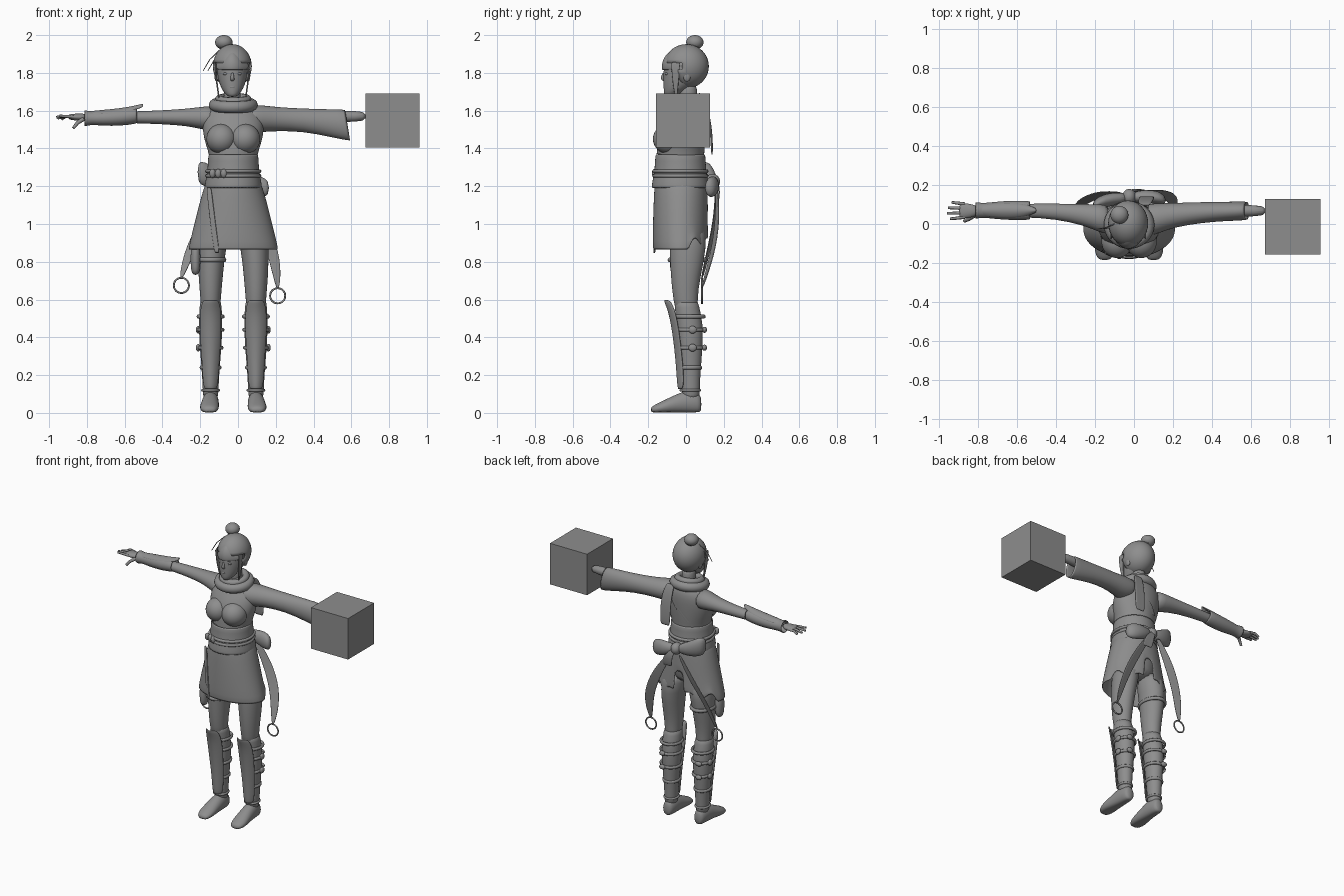
import bpy, bmesh, math
from mathutils import Vector

if "Cube" in bpy.data.objects:
    bpy.data.objects.remove(bpy.data.objects["Cube"])

CX = -.025  # centre line of the body
grey = bpy.data.materials.new("plain_grey")
grey.use_nodes = True
grey.diffuse_color = (.27, .27, .27, 1)
grey.node_tree.nodes["Principled BSDF"].inputs["Base Color"].default_value = grey.diffuse_color


def finish(name, bm, subdiv=0, thick=0, smooth=True):
    bmesh.ops.recalc_face_normals(bm, faces=bm.faces)
    mesh = bpy.data.meshes.new(name)
    bm.to_mesh(mesh)
    bm.free()
    mesh.materials.append(grey)
    if smooth:
        mesh.shade_smooth()
    ob = bpy.data.objects.new(name, mesh)
    bpy.context.collection.objects.link(ob)
    if thick:
        ob.modifiers.new("thickness", "SOLIDIFY").thickness = thick
        ob.modifiers["thickness"].offset = 0
    if subdiv:
        ob.modifiers.new("rounding", "SUBSURF").levels = subdiv
        ob.modifiers["rounding"].render_levels = subdiv
    return ob


def loft(name, rings, axis="z", n=16, thick=0, cut=None, edit=None):
    """Skin oval rings given as (x, y, z, radius, radius) across an axis."""
    bm = bmesh.new()
    u, v = {"z": ((1, 0, 0), (0, 1, 0)), "x": ((0, 1, 0), (0, 0, 1)),
            "y": ((1, 0, 0), (0, 0, 1))}[axis]
    rows = []
    for x, y, z, a, b in rings:
        row = []
        for i in range(n):
            t = math.tau * i / n
            row.append(bm.verts.new(Vector((x, y, z)) + Vector(u) * a * math.cos(t)
                                    + Vector(v) * b * math.sin(t)))
        rows.append(row)
    for low, high in zip(rows, rows[1:]):
        for i in range(n):
            j = (i + 1) % n
            bm.faces.new((low[i], low[j], high[j], high[i]))
    if not thick:
        bm.faces.new(rows[0])
        bm.faces.new(rows[-1])
    if edit:
        for vert in bm.verts:
            edit(vert.co)
    if cut:
        gone = [f for f in bm.faces if cut(f.calc_center_median())]
        bmesh.ops.delete(bm, geom=gone, context="FACES")
    return finish(name, bm, 1, thick)


def ribbon(name, points, across=(1, 0, 0), bow=0, back=(0, 1, 0), thick=.008, wrap=None):
    """Strip through (x, y, z, width) points; its edges curl by bow."""
    bm = bmesh.new()
    rows = []
    for x, y, z, w in points:
        rows.append([bm.verts.new(Vector((x, y, z)) + Vector(across).normalized() * w * t / 2
                                  + Vector(back) * bow * t * t) for t in (-1, -.5, 0, .5, 1)])
    for low, high in zip(rows, rows[1:]):
        for i in range(len(low) - 1):
            bm.faces.new((low[i], low[i + 1], high[i + 1], high[i]))
    if wrap:
        bmesh.ops.subdivide_edges(bm, edges=bm.edges, cuts=3, use_grid_fill=True)
    ob = finish(name, bm, 0 if wrap else 2, 0 if wrap else thick)
    if wrap:
        mod = ob.modifiers.new("lie_on_cloth", "SHRINKWRAP")
        mod.target, mod.offset, mod.wrap_mode = wrap, .006, "ABOVE_SURFACE"
    return ob


def ball(name, centre, size, cut=None, thick=0):
    bm = bmesh.new()
    bmesh.ops.create_uvsphere(bm, u_segments=32, v_segments=20, radius=1)
    for v in bm.verts:
        v.co = Vector(centre) + Vector([c * s for c, s in zip(v.co, size)])
    if cut:
        gone = [f for f in bm.faces if cut(f.calc_center_median())]
        bmesh.ops.delete(bm, geom=gone, context="FACES")
    return finish(name, bm, 0, thick)


def hoop(name, centre, major, minor, scale=(1, 1, 1), tilt=0):
    bpy.ops.mesh.primitive_torus_add(location=centre, rotation=(tilt, 0, 0), major_radius=major,
                                     minor_radius=minor, major_segments=36, minor_segments=10)
    ob = bpy.context.object
    ob.name, ob.scale = name, scale
    ob.data.materials.append(grey)
    ob.data.shade_smooth()


def cord(name, points, radius):
    cu = bpy.data.curves.new(name, "CURVE")
    cu.dimensions, cu.bevel_depth, cu.bevel_resolution, cu.use_fill_caps = "3D", radius, 2, True
    sp = cu.splines.new("POLY")
    sp.points.add(len(points) - 1)
    for i, p in enumerate(points):
        sp.points[i].co = (*p, 1)
        sp.points[i].radius = 1 - .3 * i / (len(points) - 1)
    sp.use_smooth = True
    cu.materials.append(grey)
    bpy.context.collection.objects.link(bpy.data.objects.new(name, cu))


# Torso and chest
torso = loft("torso", [(CX, y, z, a, b) for z, y, a, b in (
    (.95, 0, .1, .09), (1.05, -.02, .15, .11), (1.18, -.03, .15, .13), (1.25, -.03, .13, .13),
    (1.33, -.03, .122, .122), (1.39, -.025, .135, .125), (1.46, -.02, .16, .125),
    (1.53, -.005, .165, .115), (1.59, .015, .15, .095), (1.63, .02, .1, .075),
    (1.67, .01, .055, .055))], n=24)
for side in (-1, 1):
    ball("bust", (CX + side * .062, -.09, 1.45), (.08, .085, .08))
ribbon("back_strap", [(.08, .14, 1.6, .04), (0, .14, 1.5, .04), (-.1, .12, 1.4, .04)], wrap=torso)
ribbon("waist_wrap", [(CX, -.16, 1.4, .18), (CX, -.16, 1.37, .18)], wrap=torso)

# Sash and belt cords
loft("sash", [(CX, -.03, z, a, a) for z, a in ((1.19, .15), (1.22, .145), (1.3, .13), (1.37, .13))],
     n=24, thick=.01)
for z in (1.255, 1.28):
    hoop("belt_cord", (CX, -.03, z), .139, .01)
for i in range(3):
    ball("belt_knot", (CX - .11 + i * .03, -.145 - i * .01, 1.268), (.017, .015, .024))


# Skirt with pointed, slit flaps at the back
def hem(co):
    if co.y > .03 and co.z < .9:
        co.z += .07 * abs(math.sin((co.x - CX) * 22))


loft("skirt", [(CX, -.028, z, a, b) for z, a, b in (
    (1.22, .142, .134), (1.15, .165, .138), (1.05, .19, .142), (.95, .215, .144), (.86, .237, .144))],
     n=40, thick=.008, edit=hem,
     cut=lambda c: c.y > .05 and abs(c.x - CX) < .03 and c.z < 1.05)
ribbon("skirt_front_edge", [(-.155, -.135, 1.2, .03), (-.135, -.157, 1.02, .03), (-.11, -.168, .84, .03)],
       across=(1, -.4, 0))

# Bow with two ring-weighted tails
ball("bow_knot", (CX, .14, 1.225), (.035, .04, .04))
loft("bow_loop_right", [(CX, .135, 1.225, .025, .025), (-.11, .13, 1.24, .035, .05),
                        (-.18, .11, 1.265, .035, .07), (-.215, .09, 1.275, .025, .055)], "x")
loft("bow_loop_left", [(CX, .135, 1.22, .025, .025), (.06, .145, 1.205, .035, .05),
                       (.13, .135, 1.195, .035, .06), (.165, .12, 1.19, .02, .035)], "x")
ribbon("bow_short_end", [(CX, .165, 1.23, .03), (.02, .18, 1.17, .07), (.03, .165, 1.1, .08)])
ribbon("tail_left", [(0, .16, 1.2, .03), (.1, .17, 1.05, .07), (.18, .15, .88, .07),
                     (.205, .11, .74, .05), (.21, .085, .66, .015)], (1, .3, 0))
ribbon("tail_right", [(-.06, .16, 1.2, .03), (-.15, .16, 1.05, .07), (-.24, .13, .9, .06),
                      (-.28, .1, .78, .045), (-.3, .085, .715, .015)], (1, -.3, 0))
hoop("tail_ring_left", (.21, .085, .62), .04, .005, tilt=math.pi / 2)
hoop("tail_ring_right", (-.3, .085, .675), .04, .005, tilt=math.pi / 2)

# Legs, boots, shin guards and feet
for side in (-1, 1):
    x = CX + side * .12
    loft("thigh", [(x - side * d, y, z, a, b) for z, d, y, a, b in (
        (1.02, .03, .01, .09, .1), (.87, .005, .01, .075, .1), (.72, 0, -.002, .066, .08),
        (.6, 0, -.005, .054, .064), (.5, 0, .01, .05, .06))])
    loft("boot", [(x, y, z, a, b) for z, y, a, b in (
        (.6, 0, .054, .062), (.57, .004, .06, .066), (.47, .02, .064, .072), (.36, .022, .06, .068),
        (.24, .025, .049, .055), (.13, .025, .042, .048), (.06, .025, .042, .05))])
    loft("foot", [(x + side * d, y, z, a, b) for y, d, z, a, b in (
        (.082, 0, .045, .025, .04), (.065, 0, .05, .038, .055), (.01, 0, .06, .045, .065),
        (-.06, .003, .045, .047, .05), (-.12, .007, .03, .053, .036),
        (-.165, .007, .02, .045, .024), (-.187, .005, .015, .025, .014))], "y",
         edit=lambda co: setattr(co, "z", max(co.z, .003)))
    ribbon("shin_guard", [(x, y, z, w) for y, z, w in (
        (-.118, .6, .085), (-.09, .54, .115), (-.068, .42, .115), (-.05, .26, .09), (-.043, .12, .078))],
           bow=.035, thick=.012)
    hoop("ankle_band", (x, .022, .12), .042, .008, (1, 1.15, 1))
    for z, r in ((.51, .066), (.44, .065), (.345, .06), (.24, .05)):
        hoop("boot_strap", (x, .021, z), r, .008, (1, 1.12, 1.3))
    for z in (.44, .345):
        ball("strap_buckle", (x + side * .066, .035, z), (.012, .022, .02))
        ball("strap_knot", (x + side * .02, .097, z), (.022, .014, .016))

# Thigh pouch on the right
hoop("thigh_strap", (CX - .118, .008, .81), .073, .008, (1, 1.3, 1.5))
loft("thigh_pouch", [(-.225, -.05, z, a, a * 1.4) for z, a in (
    (.73, .012), (.75, .024), (.8, .027), (.86, .026), (.885, .018))])

# Left arm with wide sleeve and the block at its end
loft("wide_sleeve", [(.07, .02, 1.56, .08, .066), (.13, .03, 1.557, .075, .07),
                     (.2, .045, 1.556, .06, .06), (.35, .06, 1.55, .05, .058),
                     (.48, .065, 1.535, .046, .07), (.585, .068, 1.522, .046, .082)], "x", thick=.008,
     edit=lambda co: setattr(co, "x", co.x + max(0, co.x - .5) * (1.52 - co.z) * 2))
loft("left_forearm", [(x, .068, 1.57, r, r) for x, r in ((.4, .033), (.55, .031), (.69, .028))], "x")
bpy.ops.mesh.primitive_cube_add(size=.286, location=(.817, -.015, 1.547))
block = bpy.context.object
block.name = "hand_block"
block.data.materials.append(grey)

# Right arm, bracer and hand
loft("right_arm", [(-.12, .02, 1.56, .08, .066), (-.18, .03, 1.56, .073, .064),
                   (-.26, .048, 1.565, .055, .047), (-.4, .065, 1.565, .041, .037),
                   (-.55, .07, 1.565, .036, .032), (-.82, .068, 1.565, .026, .022)], "x")
loft("bracer", [(x, .07, z, a, b) for x, z, a, b in (
    (-.53, 1.575, .046, .04), (-.62, 1.565, .048, .043), (-.72, 1.56, .041, .037),
    (-.78, 1.56, .032, .03), (-.815, 1.56, .042, .042))], "x", thick=.008)
ribbon("bracer_plate", [(-.5, .07, 1.637, .02), (-.56, .07, 1.62, .07), (-.66, .07, 1.606, .08),
                        (-.8, .07, 1.595, .06)], (0, 1, 0), .02, (0, 0, -1))
loft("palm", [(-.8, .068, 1.565, .024, .02), (-.84, .068, 1.565, .036, .02),
              (-.88, .068, 1.567, .042, .017), (-.9, .068, 1.567, .036, .012)], "x")
for i, tip in enumerate((.945, .962, .955, .935)):
    y = .036 + i * .022
    cord("finger", [(-.87, y, 1.567), (-.91, y + (i - 1.5) * .004, 1.57),
                    (-tip, y + (i - 1.5) * .006, 1.572 - i * .006)], .0095)
cord("thumb", [(-.82, .045, 1.555), (-.85, .025, 1.535), (-.872, .015, 1.508)], .012)

# Cowl and scarf end
hoop("cowl", (CX, -.005, 1.63), .098, .032, (1, .95, 1), tilt=.12)
hoop("cowl_fold", (CX, -.005, 1.66), .075, .022, (1, 1, 1), tilt=.15)
ribbon("scarf_end", [(.05, .095, 1.64, .06), (.06, .12, 1.58, .075), (.065, .135, 1.48, .08),
                     (.065, .138, 1.36, .075)], thick=.012)

# Head and face
HX = CX - .005
loft("neck", [(HX, .01, z, .045, .05) for z in (1.6, 1.68, 1.75)])
loft("head", [(HX, y, z, a, b) for z, y, a, b in (
    (1.672, -.085, .02, .025), (1.69, -.072, .04, .045), (1.72, -.05, .06, .069),
    (1.76, -.03, .074, .09), (1.81, -.015, .083, .105), (1.86, -.01, .084, .104),
    (1.91, -.005, .06, .08))], n=24)
loft("nose", [(HX, y, z, a, b) for z, y, a, b in (
    (1.805, -.115, .006, .008), (1.775, -.122, .011, .014), (1.762, -.117, .013, .014),
    (1.755, -.11, .007, .008))], n=8)
ball("lips", (HX, -.107, 1.727), (.02, .013, .009))
for side in (-1, 1):
    ball("eye", (HX + side * .034, -.1, 1.795), (.015, .012, .008))
    ball("ear", (HX + side * .083, .005, 1.785), (.012, .02, .032))

# Hair
ball("hair_cap", (HX, .002, 1.835), (.098, .114, .112),
     cut=lambda c: c.y < -.03 and c.z < 1.85, thick=.01)
ribbon("fringe", [(HX, y, z, w) for y, z, w in (
    (-.07, 1.925, .06), (-.115, 1.89, .13), (-.131, 1.85, .175), (-.13, 1.815, .18))], bow=.075)
for side in (-1, 1):
    ribbon("side_lock", [(HX + side * d, y, z, w) for d, y, z, w in (
        (.088, -.055, 1.86, .05), (.088, -.055, 1.79, .04), (.078, -.055, 1.72, .025),
        (.07, -.05, 1.66, .008))], (0, 1, 0))
loft("bun_base", [(-.065, .04, 1.92, .04, .04), (-.072, .045, 1.95, .03, .03)])
ball("bun", (-.075, .047, 1.962), (.046, .046, .038))
for dx in (0, .025):
    cord("hair_pin", [(-.1 + dx / 2, 0, 1.92), (-.15 + dx, -.02, 1.87), (-.185 + dx, -.025, 1.81)], .003)
